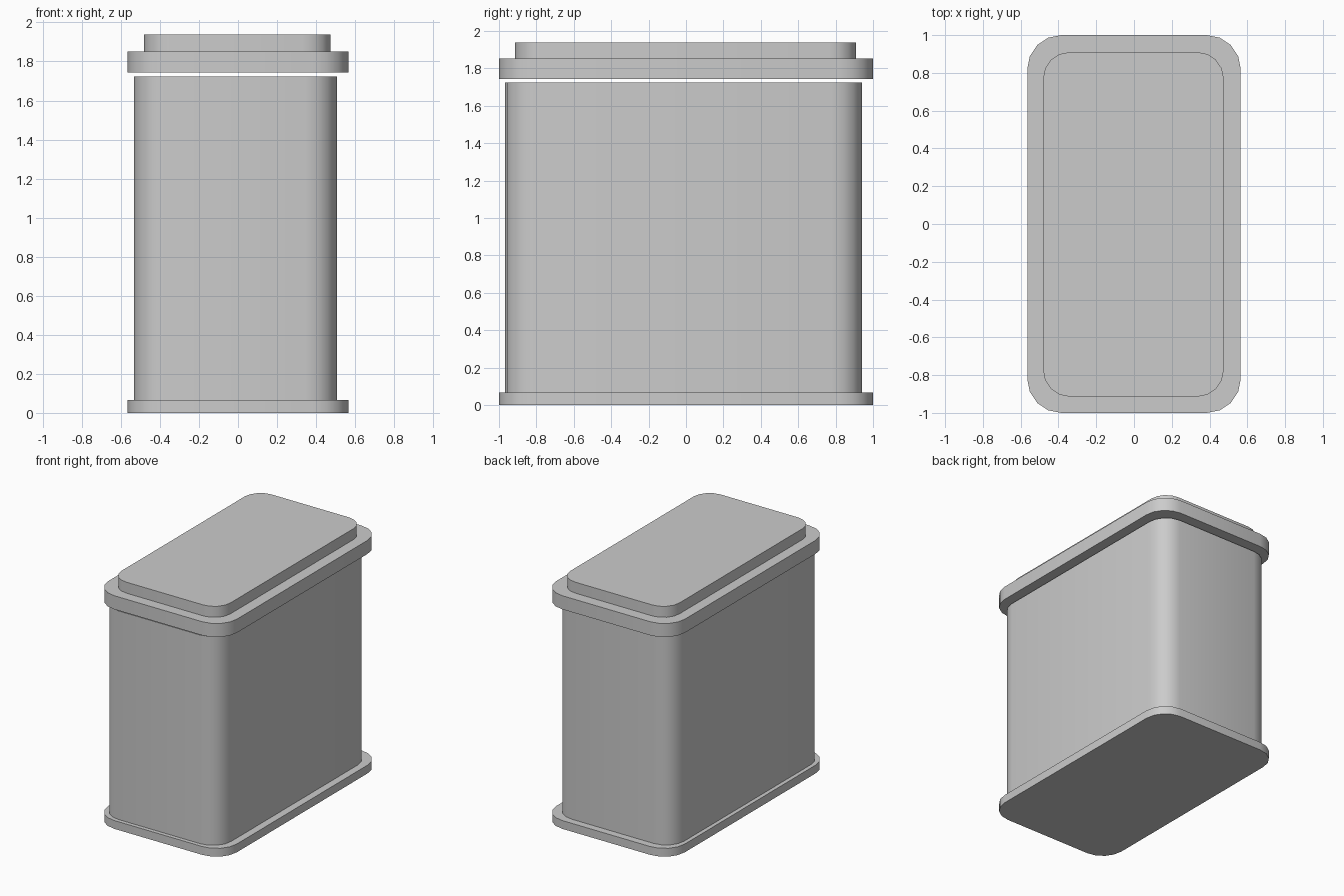
import bpy, bmesh
from math import pi, sin, cos, radians

cube = bpy.data.objects.get("Cube")
if cube:
    bpy.data.objects.remove(cube, do_unlink=True)

grey = bpy.data.materials.new("plain grey")
grey.use_nodes = True
colour = (0.6, 0.6, 0.6, 1)
grey.diffuse_color = colour
grey.node_tree.nodes["Principled BSDF"].inputs["Base Color"].default_value = colour


def rounded_slab(name, x0, x1, y0, y1, z0, z1, radius, steps=4):
    """Upright block with rounded vertical corners."""
    centres = [(x1 - radius, y1 - radius), (x0 + radius, y1 - radius),
               (x0 + radius, y0 + radius), (x1 - radius, y0 + radius)]
    bm = bmesh.new()
    ring = []
    for corner, (cx, cy) in enumerate(centres):
        for i in range(steps + 1):
            a = (corner + i / steps) * pi / 2
            ring.append(bm.verts.new((cx + radius * cos(a), cy + radius * sin(a), z0)))
    bottom = bm.faces.new(ring)
    walls = bmesh.ops.extrude_face_region(bm, geom=[bottom], use_keep_orig=True)
    top = [v for v in walls["geom"] if isinstance(v, bmesh.types.BMVert)]
    bmesh.ops.translate(bm, vec=(0, 0, z1 - z0), verts=top)
    bmesh.ops.recalc_face_normals(bm, faces=bm.faces)
    mesh = bpy.data.meshes.new(name)
    bm.to_mesh(mesh)
    bm.free()
    mesh.materials.append(grey)
    obj = bpy.data.objects.new(name, mesh)
    bpy.context.collection.objects.link(obj)
    bpy.ops.object.select_all(action="DESELECT")
    obj.select_set(True)
    bpy.context.view_layer.objects.active = obj
    bpy.ops.object.shade_smooth_by_angle(angle=radians(30))
    return obj


# Foot plate and the slightly off-centre container
rounded_slab("base_plate", -0.565, 0.565, -1, 1, 0, 0.066, 0.18)
rounded_slab("container_body", -0.533, 0.506, -0.968, 0.942, 0.066, 1.723, 0.16)

# Lid rim floating just above the body, with its raised panel
rounded_slab("lid_rim", -0.565, 0.565, -1, 1, 1.744, 1.852, 0.18)
rounded_slab("lid_panel", -0.481, 0.475, -0.914, 0.91, 1.852, 1.939, 0.14)
